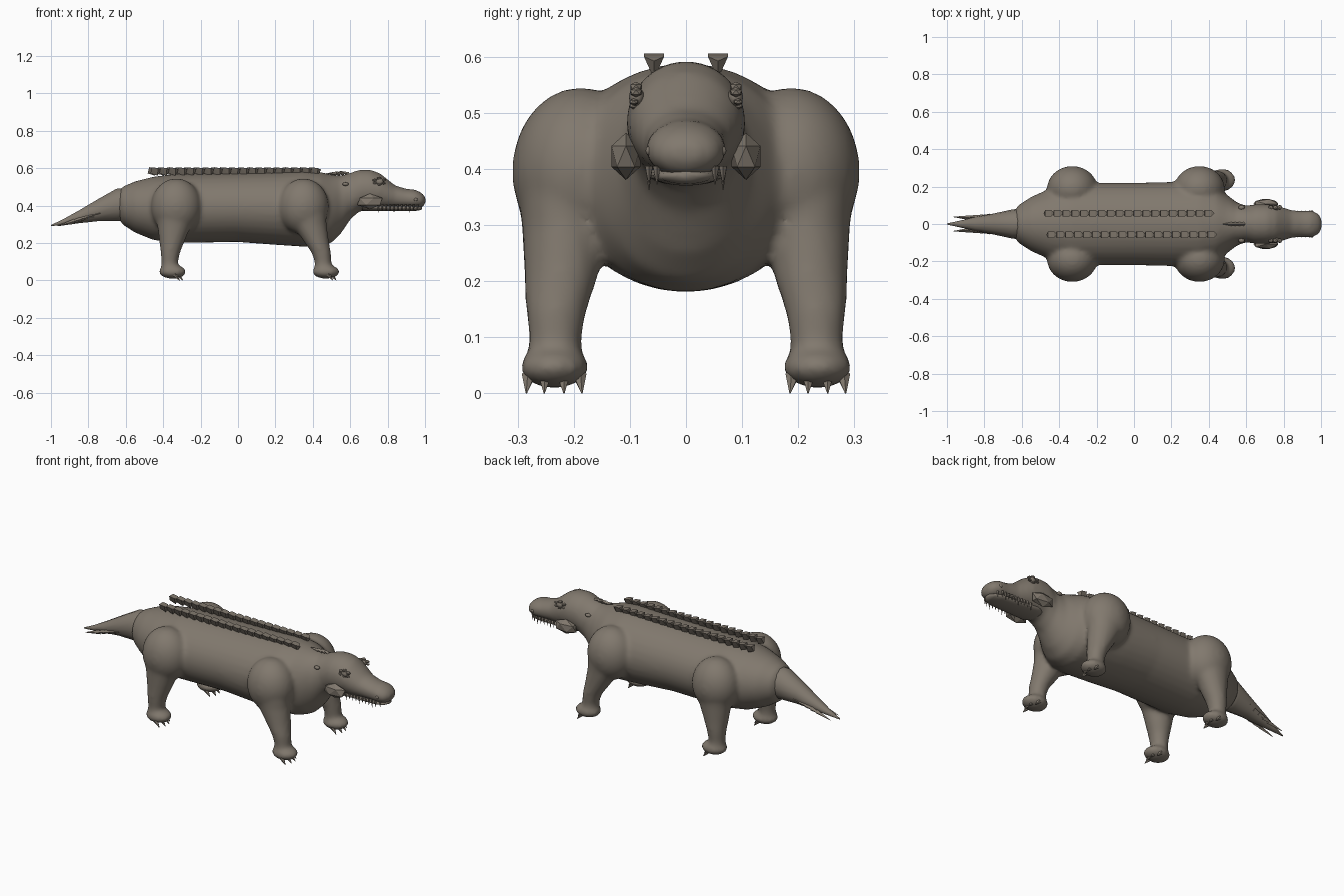
import bpy, bmesh, math
from mathutils import Vector, Matrix

if "Cube" in bpy.data.objects:
    bpy.data.objects.remove(bpy.data.objects["Cube"])


def material(name, rgb):
    m = bpy.data.materials.new(name)
    m.use_nodes = True
    m.diffuse_color = (*rgb, 1)
    m.node_tree.nodes["Principled BSDF"].inputs["Base Color"].default_value = (*rgb, 1)
    return m


HIDE = material("grey brown hide", (0.22, 0.19, 0.155))


def finish(bm, name, smooth=False):
    bmesh.ops.recalc_face_normals(bm, faces=bm.faces)
    mesh = bpy.data.meshes.new(name)
    bm.to_mesh(mesh)
    bm.free()
    mesh.materials.append(HIDE)
    for p in mesh.polygons:
        p.use_smooth = smooth
    ob = bpy.data.objects.new(name, mesh)
    bpy.context.scene.collection.objects.link(ob)
    return ob


def loft(bm, rings, sides=32):
    """Skin elliptical rings given as (centre, half axis u, half axis v)."""
    loops = []
    for c, u, v in rings:
        angles = [2 * math.pi * i / sides for i in range(sides)]
        loops.append([bm.verts.new(Vector(c) + Vector(u) * math.cos(a) + Vector(v) * math.sin(a))
                      for a in angles])
    for a, b in zip(loops, loops[1:]):
        for i in range(sides):
            j = (i + 1) % sides
            bm.faces.new((a[i], a[j], b[j], b[i]))
    bm.faces.new(loops[0][::-1])
    bm.faces.new(loops[-1])


def along_x(rows):
    return [((x, 0, (t + b) / 2), (0, w, 0), (0, 0, (t - b) / 2)) for x, t, b, w in rows]


def ball(bm, centre, radii, detail=4):
    m = Matrix.Translation(centre) @ Matrix.Diagonal((*radii, 1))
    bmesh.ops.create_icosphere(bm, subdivisions=detail, radius=1, matrix=m)


def spike(bm, base, tip, r, sides=5):
    base, tip = Vector(base), Vector(tip)
    d = tip - base
    m = Matrix.Translation((base + tip) / 2) @ d.to_track_quat('Z', 'Y').to_matrix().to_4x4()
    bmesh.ops.create_cone(bm, cap_ends=True, segments=sides, radius1=r, radius2=r * 0.1,
                          depth=d.length, matrix=m)


def hull(bm, points):
    bmesh.ops.convex_hull(bm, input=[bm.verts.new(p) for p in points])


# Body, neck and head: x, top, bottom, half width
bm = bmesh.new()
loft(bm, along_x([
    (-0.65, 0.45, 0.36, 0.05), (-0.62, 0.50, 0.30, 0.10), (-0.55, 0.53, 0.255, 0.145),
    (-0.45, 0.555, 0.215, 0.19), (-0.33, 0.57, 0.20, 0.22), (0, 0.577, 0.205, 0.22),
    (0.2, 0.582, 0.19, 0.225), (0.35, 0.588, 0.18, 0.225), (0.44, 0.58, 0.18, 0.20),
    (0.50, 0.565, 0.20, 0.155), (0.55, 0.56, 0.25, 0.115), (0.60, 0.575, 0.325, 0.098),
    (0.65, 0.592, 0.37, 0.106), (0.71, 0.592, 0.375, 0.106), (0.76, 0.572, 0.38, 0.10),
    (0.80, 0.54, 0.38, 0.088), (0.84, 0.508, 0.383, 0.075), (0.90, 0.49, 0.383, 0.070),
    (0.95, 0.485, 0.383, 0.073), (0.985, 0.467, 0.39, 0.058), (1.003, 0.445, 0.41, 0.03)]))

# Limbs: haunch ball plus a leg of x offset, y, z, radius x, radius y
legs = ((-0.33, -0.365), (0.35, 0.455))
for hip, foot in legs:
    for s in (1, -1):
        ball(bm, (hip, s * 0.188, 0.395), (0.135, 0.122, 0.15))
        rows = ((1, 0.215, 0.40, 0.12, 0.09), (0.7, 0.215, 0.30, 0.092, 0.078),
                (0.35, 0.222, 0.21, 0.068, 0.066), (0.1, 0.231, 0.15, 0.052, 0.055),
                (0, 0.233, 0.10, 0.045, 0.047), (0, 0.234, 0.05, 0.046, 0.048))
        loft(bm, [((foot + (hip - foot) * k, s * y, z), (rx, 0, 0), (0, ry, 0))
                  for k, y, z, rx, ry in rows])
        ball(bm, (foot + 0.015, s * 0.235, 0.046), (0.073, 0.062, 0.037))
body = finish(bm, "body", True)
mod = body.modifiers.new("Skin", 'REMESH')
mod.mode = 'VOXEL'
mod.voxel_size = 0.011
mod.use_smooth_shade = True
mod = body.modifiers.new("Soften", 'SMOOTH')
mod.factor = 0.5
mod.iterations = 10

# Lower jaw
bm = bmesh.new()
loft(bm, along_x([(0.64, 0.42, 0.375, 0.05), (0.70, 0.415, 0.37, 0.07), (0.82, 0.405, 0.37, 0.062),
                  (0.92, 0.405, 0.37, 0.058), (0.965, 0.40, 0.373, 0.045),
                  (0.985, 0.395, 0.38, 0.02)]), 20)
finish(bm, "lower_jaw", True)

# Tapering tail
bm = bmesh.new()
loft(bm, along_x([(-0.55, 0.50, 0.32, 0.085), (-0.65, 0.492, 0.315, 0.078),
                  (-0.75, 0.435, 0.315, 0.056), (-0.85, 0.375, 0.305, 0.037),
                  (-0.93, 0.33, 0.297, 0.018), (-1.0, 0.296, 0.29, 0.003)]), 14)
finish(bm, "tail", True)

# Side scales near the tail tip
bm = bmesh.new()
for s in (1, -1):
    for i in range(6):
        x = -0.70 - 0.035 * i
        z = 0.37 - 0.011 * i
        spike(bm, (x, s * (0.048 - 0.003 * i), z), (x - 0.09, s * 0.038, z - 0.024), 0.013, 4)
finish(bm, "tail_scales")

# Two rows of leaning back scales
for s, start, name in ((1, -0.455, "left"), (-1, -0.44, "right")):
    bm = bmesh.new()
    for i in range(19):
        x, y = start + 0.0475 * i, s * 0.057
        hull(bm, [(x - 0.02, y - 0.018, 0.605), (x - 0.02, y + 0.018, 0.605),
                  (x + 0.012, y - 0.018, 0.60), (x + 0.012, y + 0.018, 0.60),
                  (x + 0.03, y, 0.592), (x - 0.028, y, 0.572), (x + 0.01, y, 0.56)])
    finish(bm, name + "_back_scales")

# Low neck crest
bm = bmesh.new()
for i in range(4):
    x = 0.57 - 0.022 * i
    spike(bm, (x + 0.02, 0, 0.568), (x - 0.03, 0, 0.585 - 0.004 * i), 0.011, 4)
finish(bm, "neck_crest")

# Faceted cheeks, eyes, brows, ears and nostrils
for s, side in ((1, "left"), (-1, "right")):
    bm = bmesh.new()
    ball(bm, (0.705, s * 0.107, 0.422), (0.075, 0.03, 0.042), 1)
    finish(bm, side + "_cheek")
    bm = bmesh.new()
    ball(bm, (0.758, s * 0.088, 0.528), (0.022, 0.014, 0.018), 2)
    finish(bm, side + "_eye", True)
    bm = bmesh.new()
    for dx in (-0.024, 0, 0.024):
        ball(bm, (0.755 + dx, s * 0.089, 0.546 - abs(dx) * 0.4), (0.014, 0.012, 0.009), 1)
        ball(bm, (0.755 + dx, s * 0.093, 0.512 + abs(dx) * 0.3), (0.012, 0.009, 0.006), 1)
    finish(bm, side + "_eyelids")
    bm = bmesh.new()
    ball(bm, (0.575, s * 0.088, 0.515), (0.017, 0.012, 0.01), 2)
    finish(bm, side + "_ear", True)
    bm = bmesh.new()
    ball(bm, (0.95, s * 0.066, 0.432), (0.01, 0.006, 0.009), 2)
    finish(bm, side + "_nostril", True)

# Teeth down both sides of the snout
bm = bmesh.new()
for s in (1, -1):
    for i in range(11):
        x = 0.75 + 0.021 * i
        y = 0.066 if x < 0.94 else 0.052
        drop = 0.372 if i % 4 else 0.362
        spike(bm, (x, s * y, 0.405), (x, s * y, drop), 0.007, 4)
finish(bm, "teeth")

# Four claws on each foot
bm = bmesh.new()
for hip, foot in legs:
    for s in (1, -1):
        for dy in (-0.045, -0.016, 0.016, 0.045):
            x = foot + 0.068 - abs(dy) * 0.6
            spike(bm, (x - 0.015, s * 0.235 + dy, 0.032), (x + 0.012, s * 0.235 + dy * 1.1, 0), 0.013)
finish(bm, "claws")
